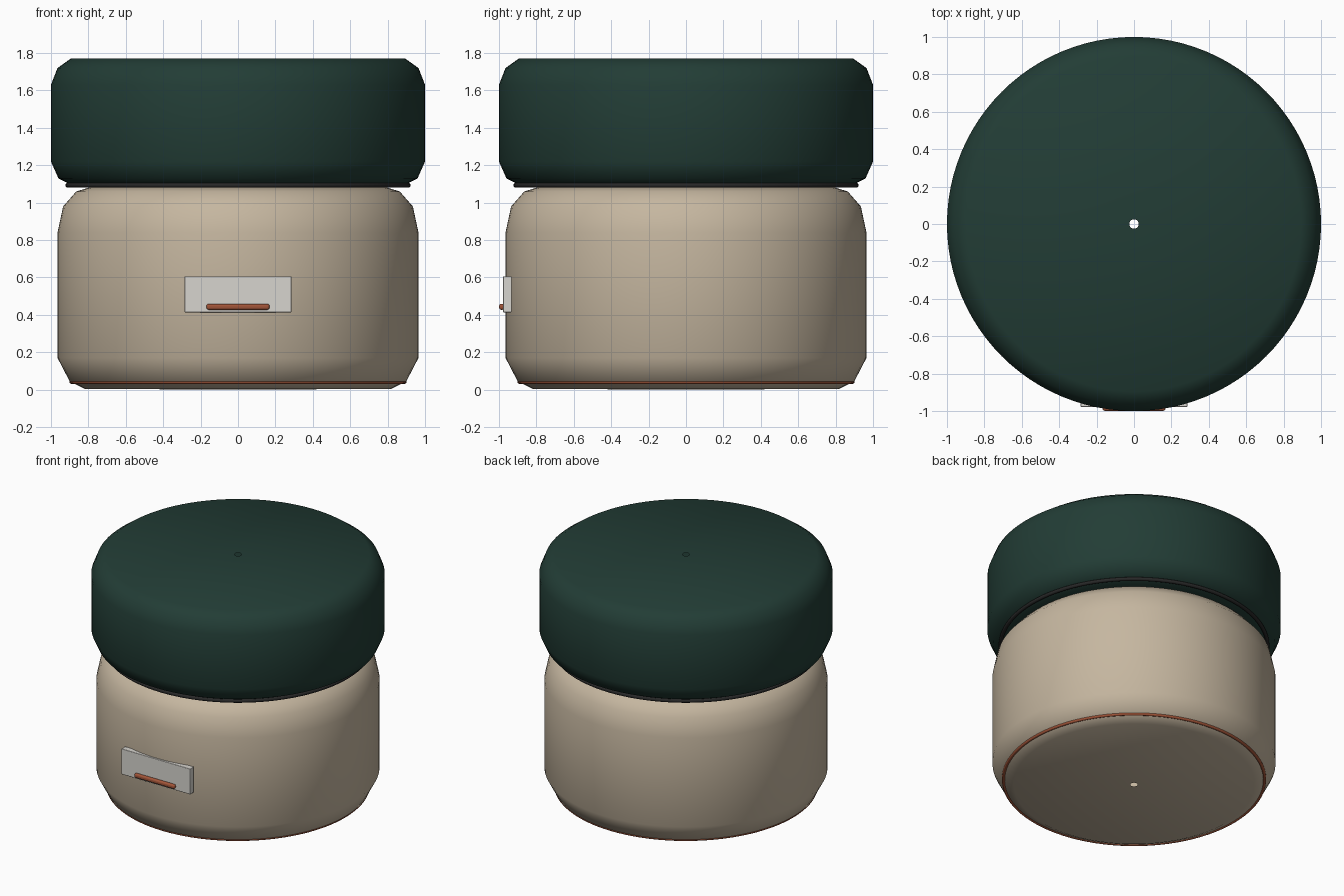
import bpy, bmesh, math

if "Cube" in bpy.data.objects:
    bpy.data.objects.remove(bpy.data.objects["Cube"])

SIDES = 96


def material(name, rgb):
    m = bpy.data.materials.new(name)
    m.diffuse_color = (*rgb, 1)
    m.use_nodes = True
    m.node_tree.nodes["Principled BSDF"].inputs["Base Color"].default_value = m.diffuse_color
    return m


green = material("deep_green", (0.016, 0.046, 0.036))
beige = material("warm_beige", (0.56, 0.47, 0.35))
copper = material("copper", (0.36, 0.09, 0.04))
dark = material("dark_rubber", (0.02, 0.02, 0.02))
pale = material("pale_label", (0.68, 0.66, 0.62))


def lathe(name, profile, mat):
    """Spin an (r, z) profile around z."""
    bm = bmesh.new()
    rings = []
    for r, z in profile:
        rings.append([bm.verts.new((r * math.sin(a), -r * math.cos(a), z))
                      for a in (2 * math.pi * i / SIDES for i in range(SIDES))])
    for lo, hi in zip(rings, rings[1:]):
        for i in range(SIDES):
            j = (i + 1) % SIDES
            bm.faces.new((lo[i], lo[j], hi[j], hi[i]))
    me = bpy.data.meshes.new(name)
    bm.to_mesh(me)
    bm.free()
    ob = bpy.data.objects.new(name, me)
    bpy.context.collection.objects.link(ob)
    return finish(ob, mat, 50)


def finish(ob, mat, angle):
    ob.data.materials.append(mat)
    bpy.ops.object.select_all(action='DESELECT')
    ob.select_set(True)
    bpy.context.view_layer.objects.active = ob
    bpy.ops.object.shade_smooth_by_angle(angle=math.radians(angle))
    return ob


def ring(name, radius, thickness, z, mat):
    bpy.ops.mesh.primitive_torus_add(major_segments=SIDES, minor_segments=12, location=(0, 0, z),
                                     major_radius=radius, minor_radius=thickness)
    bpy.context.object.name = name
    finish(bpy.context.object, mat, 60)


def box(name, center, size, bevel, segments, mat):
    bpy.ops.mesh.primitive_cube_add(size=1, location=center)
    ob = bpy.context.object
    ob.name = name
    ob.scale = size
    bpy.ops.object.transform_apply(location=False, rotation=False, scale=True)
    b = ob.modifiers.new("bevel", 'BEVEL')
    b.width = bevel
    b.segments = segments
    finish(ob, mat, 40)


# Jar body and lid, each with a pinhole on the axis
lathe("jar_body", [(0.025, 0.0), (0.82, 0.005), (0.90, 0.045), (0.965, 0.17), (0.965, 0.84),
                   (0.935, 0.98), (0.865, 1.06), (0.80, 1.08), (0.025, 1.08)], beige)
lathe("lid", [(0.025, 1.08), (0.86, 1.08), (0.96, 1.13), (1.0, 1.22), (1.0, 1.63),
              (0.965, 1.72), (0.895, 1.77), (0.025, 1.77)], green)

# Seal and copper trim rings
ring("seal_ring", 0.91, 0.013, 1.093, dark)
ring("lid_trim_ring", 0.955, 0.006, 1.138, copper)
ring("base_trim_ring", 0.89, 0.011, 0.042, copper)

# Front label plate and its copper bar
box("label_plate", (0, -0.955, 0.51), (0.572, 0.045, 0.192), 0.003, 2, pale)
box("label_bar", (0, -0.985, 0.443), (0.336, 0.028, 0.032), 0.012, 4, copper)
